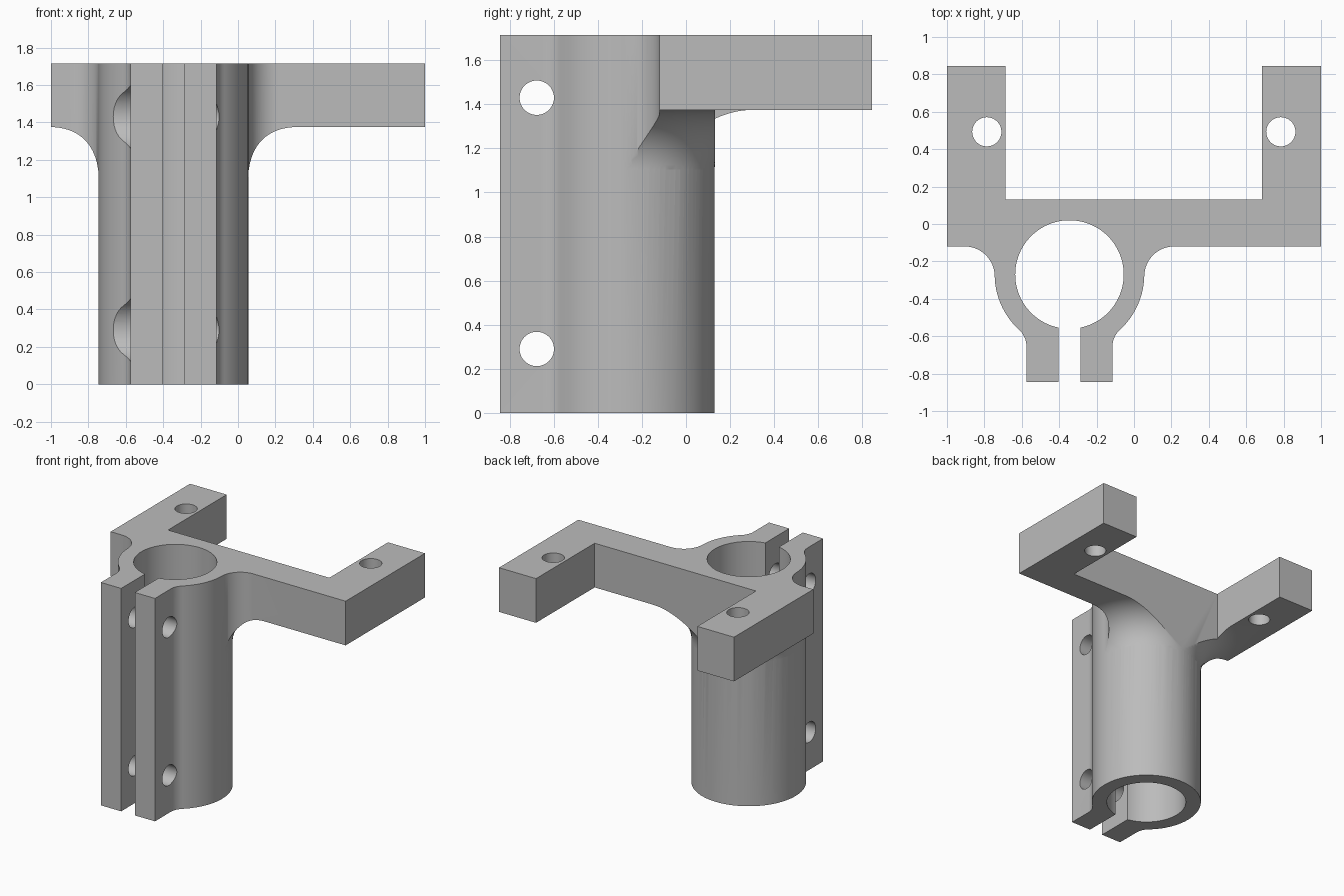
import bpy, bmesh
from math import sin, cos, pi, radians, sqrt, atan2
from mathutils import Matrix, Vector

if "Cube" in bpy.data.objects:
    bpy.data.objects.remove(bpy.data.objects["Cube"], do_unlink=True)

CX, CY = -0.345, -0.27           # tube axis
R_OUT, R_BORE = 0.4, 0.29
TOP, UNDER = 1.715, 1.375        # bracket top and underside
FLARE = 0.27                     # fillet under the bracket

grey = bpy.data.materials.new("plain grey")
grey.use_nodes = True
grey.diffuse_color = (0.5, 0.5, 0.5, 1)
grey.node_tree.nodes["Principled BSDF"].inputs["Base Color"].default_value = (0.5, 0.5, 0.5, 1)


def finish(name, bm):
    bmesh.ops.recalc_face_normals(bm, faces=bm.faces)
    mesh = bpy.data.meshes.new(name)
    bm.to_mesh(mesh)
    bm.free()
    mesh.materials.append(grey)
    ob = bpy.data.objects.new(name, mesh)
    bpy.context.collection.objects.link(ob)
    return ob


def prism(name, outline, z0, z1):
    bm = bmesh.new()
    face = bm.faces.new([bm.verts.new((x, y, z0)) for x, y in outline])
    ext = bmesh.ops.extrude_face_region(bm, geom=[face])
    verts = [v for v in ext["geom"] if isinstance(v, bmesh.types.BMVert)]
    bmesh.ops.translate(bm, verts=verts, vec=(0, 0, z1 - z0))
    return finish(name, bm)


def rod(name, radius, start, end, sides=48):
    a, b = Vector(start), Vector(end)
    turn = (b - a).to_track_quat('Z', 'Y').to_matrix().to_4x4()
    bm = bmesh.new()
    bmesh.ops.create_cone(bm, cap_ends=True, segments=sides, radius1=radius, radius2=radius,
                          depth=(b - a).length, matrix=Matrix.Translation((a + b) / 2) @ turn)
    return finish(name, bm)


def revolve(name, profile, sides=96):
    bm = bmesh.new()
    rings = [[bm.verts.new((CX + r * cos(2 * pi * i / sides), CY + r * sin(2 * pi * i / sides), z))
              for i in range(sides)] for r, z in profile]
    for low, high in zip(rings, rings[1:]):
        for i in range(sides):
            j = (i + 1) % sides
            bm.faces.new((low[i], low[j], high[j], high[i]))
    bm.faces.new(rings[0])
    bm.faces.new(rings[-1])
    return finish(name, bm)


def arc(cx, cy, r, a0, a1, n=16):
    return [(cx + r * cos(radians(a0 + (a1 - a0) * i / n)),
             cy + r * sin(radians(a0 + (a1 - a0) * i / n))) for i in range(n + 1)]


def combine(body, tool, operation):
    mod = body.modifiers.new("combine", 'BOOLEAN')
    mod.operation, mod.object, mod.solver = operation, tool, 'EXACT'
    bpy.context.view_layer.objects.active = body
    bpy.ops.object.modifier_apply(modifier=mod.name)
    bpy.data.objects.remove(tool, do_unlink=True)


# U-shaped bracket with plan fillets running into the tube
right_web = arc(CX + 0.56, CY - 0.01, 0.16, 90, 180)
left_web = arc(CX - 0.56, CY - 0.01, 0.16, 0, 90)
outline = [(-1, 0.845), (-0.688, 0.845), (-0.688, 0.132), (0.685, 0.132), (0.685, 0.845),
           (1, 0.845), (1, -0.12)] + right_web + [(CX, CY - 0.1)] + left_web + [(-1, -0.12)]
body = prism("clamp_bracket", outline, 0.5, 2)

# Underside shaped by a flare turned about the tube axis
curve = arc(R_OUT + FLARE, UNDER - FLARE, FLARE, 180, 90, 20)
flare = revolve("flare", [(R_OUT - 0.01, 1.05)] + curve + [(2.5, UNDER), (2.5, TOP)])
combine(body, flare, 'INTERSECT')

# Tube
combine(body, rod("tube", R_OUT, (CX, CY, 0), (CX, CY, TOP), 96), 'UNION')

# Clamp block blended to the tube by small fillets
half, fil = 0.23, 0.12
drop = sqrt((R_OUT + fil) ** 2 - (half + fil) ** 2)
sweep = math_angle = atan2(drop, half + fil) * 180 / pi
left_side = arc(CX - half - fil, CY - drop, fil, 0, sweep, 10)
right_side = [(2 * CX - x, y) for x, y in reversed(left_side)]
block = [(CX - half, -0.845)] + left_side + [(CX, CY - 0.1)] + right_side + [(CX + half, -0.845)]
combine(body, prism("clamp_block", block, 0, TOP), 'UNION')

# Bore and slot
combine(body, rod("bore", R_BORE, (CX, CY, -1), (CX, CY, 3), 96), 'DIFFERENCE')
slot = [(CX - 0.058, -1), (CX + 0.058, -1), (CX + 0.058, CY), (CX - 0.058, CY)]
combine(body, prism("slot", slot, -1, 3), 'DIFFERENCE')

# Clamp bolt holes with a head recess on the right side
for z in (0.29, 1.43):
    combine(body, rod("bolt_hole", 0.078, (-1.5, -0.677, z), (0.5, -0.677, z)), 'DIFFERENCE')
    combine(body, rod("head_recess", 0.17, (-1.5, -0.677, z), (CX - half, -0.677, z)), 'DIFFERENCE')

# Mounting holes in the arms
for x in (-0.787, 0.785):
    combine(body, rod("arm_hole", 0.078, (x, 0.493, 1), (x, 0.493, 2)), 'DIFFERENCE')

bpy.ops.object.select_all(action='DESELECT')
body.select_set(True)
bpy.context.view_layer.objects.active = body
bpy.ops.object.shade_smooth_by_angle(angle=radians(30))
